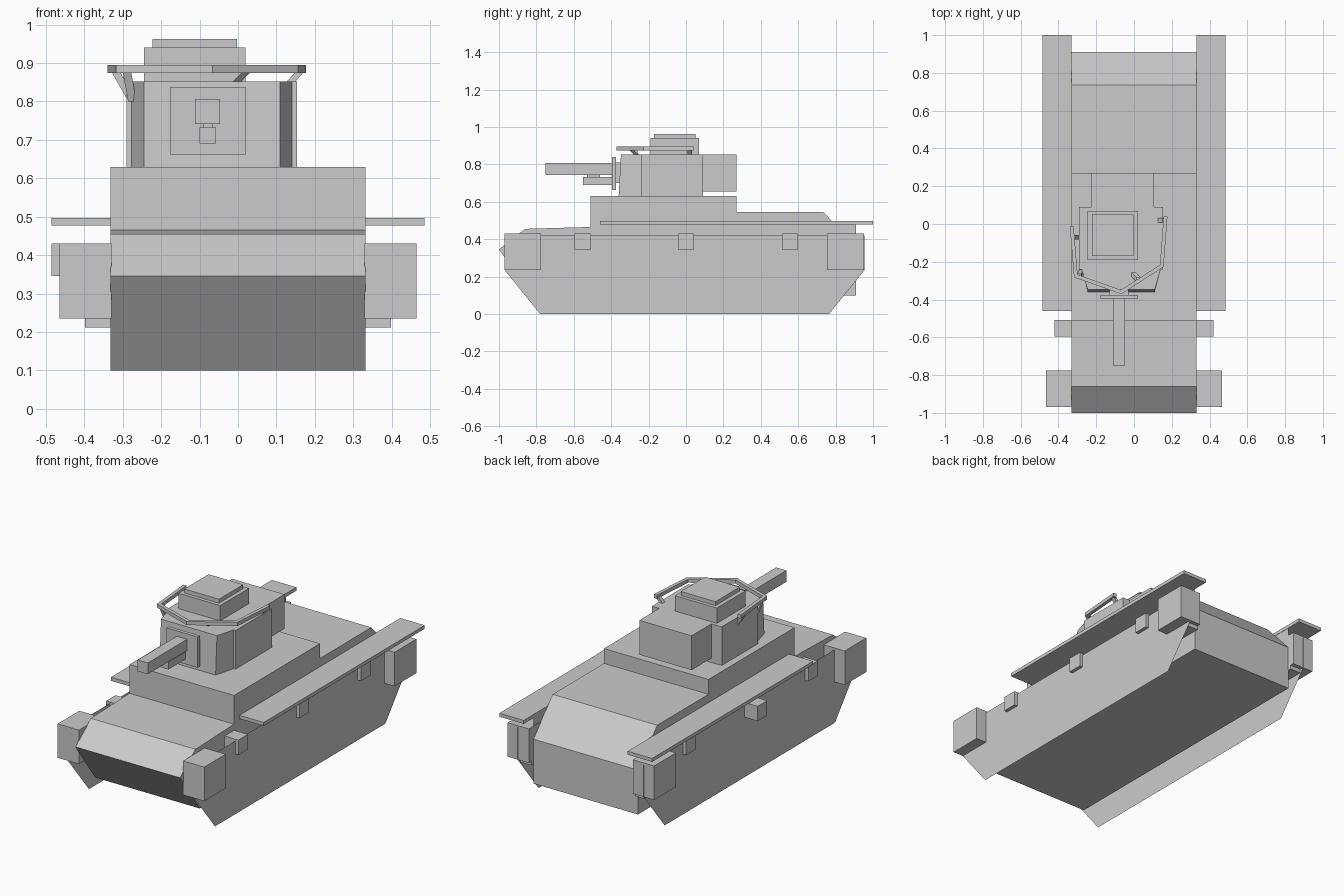
import bpy, bmesh
from mathutils import Vector

if "Cube" in bpy.data.objects:
    bpy.data.objects.remove(bpy.data.objects["Cube"])

paint = bpy.data.materials.new("plain_grey")
paint.diffuse_color = (0.6, 0.6, 0.6, 1)
paint.use_nodes = True
paint.node_tree.nodes["Principled BSDF"].inputs["Base Color"].default_value = paint.diffuse_color


def finish(bm, name, recalc=True):
    if recalc:
        bmesh.ops.recalc_face_normals(bm, faces=bm.faces)
    mesh = bpy.data.meshes.new(name)
    bm.to_mesh(mesh)
    bm.free()
    mesh.materials.append(paint)
    ob = bpy.data.objects.new(name, mesh)
    bpy.context.collection.objects.link(ob)
    return ob


def prism(name, outline, offset):
    """Extrude a closed outline of 3D points along an offset."""
    bm = bmesh.new()
    face = bm.faces.new([bm.verts.new(p) for p in outline])
    out = bmesh.ops.extrude_face_region(bm, geom=[face])["geom"]
    bmesh.ops.translate(bm, vec=offset,
                        verts=[v for v in out if isinstance(v, bmesh.types.BMVert)])
    return finish(bm, name)


def box(name, x0, x1, y0, y1, z0, z1):
    return prism(name, [(x0, y0, z0), (x1, y0, z0), (x1, y1, z0), (x0, y1, z0)],
                 (0, 0, z1 - z0))


def side_sheet(name, pts, x):
    """Single sheet in the y-z plane, facing outwards."""
    bm = bmesh.new()
    face = bm.faces.new([bm.verts.new((x, y, z)) for y, z in pts])
    face.normal_update()
    if face.normal.x * x < 0:
        face.normal_flip()
    return finish(bm, name, recalc=False)


def strut(name, a, b, t=0.022):
    """Square bar between two points, with horizontal ends."""
    h = t / 2
    corners = [(-h, -h), (h, -h), (h, h), (-h, h)]
    a, b = Vector(a), Vector(b)
    return prism(name, [a + Vector((x, y, 0)) for x, y in corners], b - a)


# Hull with raised fighting compartment
hull_profile = [(-1, .345), (-.86, .455), (-.51, .465), (-.51, .63),
                (.27, .63), (.27, .545), (.735, .545), (.91, .355),
                (.91, .10), (-.82, .10)]
prism("hull", [(-.332, y, z) for y, z in hull_profile], (.664, 0, 0))

for s, side in ((1, "right"), (-1, "left")):
    def mirrored(name, x0, x1, *rest):
        box(side + "_" + name, *sorted((s * x0, s * x1)), *rest)

    # Track side sheets standing clear of the hull
    side_sheet(side + "_side_sheet",
               [(-.97, .235), (-.78, 0), (.765, 0), (.955, .235),
                (.955, .42), (-.97, .42)], s * .40)
    # Small gusset under the fender at the rear
    side_sheet(side + "_rear_gusset", [(.795, .48), (.91, .355), (.91, .48)], s * .332)
    # Fender, end wheel blocks and return rollers
    mirrored("fender", .33, .485, -.46, 1, .477, .497)
    mirrored("front_wheel_block", .33, .465, -.97, -.775, .235, .43)
    mirrored("rear_wheel_block", .33, .465, .755, .953, .235, .43)
    mirrored("rear_wheel_mount", .33, .398, .78, .93, .212, .40)
    for n, y in (("front", -.552), ("middle", 0), ("rear", .557)):
        reach = .485 if (n, s) == ("middle", -1) else .42
        mirrored(n + "_roller", .33, reach, y - .043, y + .043, .345, .43)

# Turret with stepped cheeks and slightly raked front
turret = prism("turret", [(x, y, .63) for x, y in
                          ((-.245, -.36), (.11, -.36), (.141, -.24), (.153, -.24),
                           (.153, .09), (-.29, .09), (-.29, -.24), (-.277, -.24))],
               (0, 0, .222))
for v in turret.data.vertices:
    if v.co.z > .8 and v.co.y < -.3:
        v.co.y += .012
box("turret_bustle", -.225, .107, .08, .27, .655, .852)

# Gun group
box("mantlet", -.177, .02, -.395, -.375, .662, .838)
box("mantlet_neck", -.13, -.03, -.376, -.34, .70, .81)
box("main_gun", -.112, -.047, -.75, -.38, .742, .807)
box("lower_gun", -.10, -.057, -.55, -.38, .69, .732)
box("gun_link", -.09, -.067, -.53, -.46, .731, .743)

# Cupola
box("cupola", -.245, .02, -.19, .07, .851, .94)
box("cupola_hatch", -.222, -.002, -.17, .05, .939, .963)

# Rail around the turret, mitred at the bends
path = [Vector(p) for p in ((-.33, -.01), (-.308, -.275), (-.068, -.36),
                            (.147, -.222), (.167, .04))]
inner, outer = [], []
for i, p in enumerate(path):
    d1 = (p - path[i - 1]).normalized() if i else None
    d2 = (path[i + 1] - p).normalized() if i < len(path) - 1 else None
    d1, d2 = d1 or d2, d2 or d1
    n1, n2 = Vector((-d1.y, d1.x)), Vector((-d2.y, d2.x))
    m = (n1 + n2).normalized()
    m *= .01 / m.dot(n1)
    inner.append(p + m)
    outer.append(p - m)
bm = bmesh.new()
rings = [[bm.verts.new((q.x, q.y, z)) for q, z in
          ((a, .874), (b, .874), (b, .895), (a, .895))] for a, b in zip(inner, outer)]
for r0, r1 in zip(rings, rings[1:]):
    for k in range(4):
        j = (k + 1) % 4
        bm.faces.new((r0[k], r0[j], r1[j], r1[k]))
bm.faces.new(rings[0])
bm.faces.new(rings[-1])
finish(bm, "turret_rail")

# Rail supports
for i, (a, b) in enumerate((((-.32, -.07, .88), (-.28, -.07, .81)),
                            ((-.29, -.275, .88), (-.275, -.245, .80)),
                            ((.025, -.295, .88), (-.005, -.265, .85)),
                            ((.163, .02, .88), (.135, .02, .848)))):
    strut("rail_support_%d" % (i + 1), a, b)
